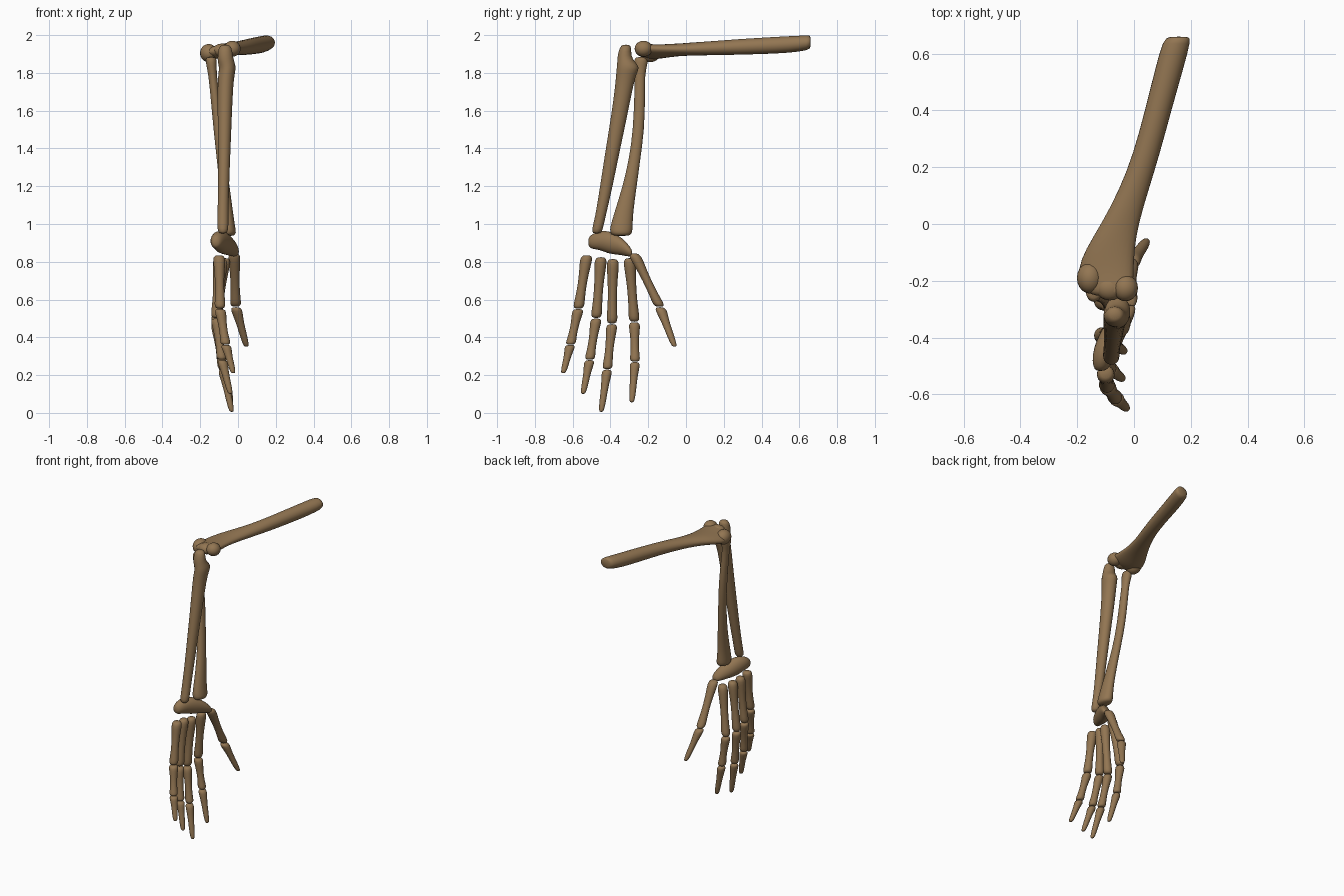
import bpy, bmesh, math
from mathutils import Vector

bone_mat = bpy.data.materials.new("aged bone brown")
bone_mat.diffuse_color = (0.29, 0.18, 0.085, 1)


def finish(name, bm, subsurf=1):
    bmesh.ops.recalc_face_normals(bm, faces=bm.faces)
    me = bpy.data.meshes.new(name)
    bm.to_mesh(me)
    bm.free()
    me.materials.append(bone_mat)
    for p in me.polygons:
        p.use_smooth = True
    ob = bpy.data.objects.new(name, me)
    bpy.context.collection.objects.link(ob)
    if subsurf:
        ob.modifiers.new("smooth", 'SUBSURF').levels = subsurf
    return ob


def loft(name, rings, axis='z', n=12):
    """rings: (x, y, z, rx, r2[, tilt]); r2 runs along y (axis z) or z (axis y)."""
    bm = bmesh.new()
    loops = []
    for x, y, z, ra, rb, *tilt in rings:
        t = tilt[0] if tilt else 0
        loop = []
        for i in range(n):
            a = 2 * math.pi * i / n
            u, v = 1.03 * ra * math.cos(a), 1.03 * rb * math.sin(a)
            u, v = u * math.cos(t) - v * math.sin(t), u * math.sin(t) + v * math.cos(t)
            loop.append(bm.verts.new((x + u, y + v, z) if axis == 'z' else (x + u, y, z + v)))
        loops.append(loop)
    for a, b in zip(loops, loops[1:]):
        for i in range(n):
            j = (i + 1) % n
            bm.faces.new((a[i], a[j], b[j], b[i]))
    bm.faces.new(loops[0])
    bm.faces.new(loops[-1])
    return finish(name, bm)


def knob(name, loc, size):
    bm = bmesh.new()
    bmesh.ops.create_uvsphere(bm, u_segments=20, v_segments=12, radius=1)
    for v in bm.verts:
        v.co = Vector(loc) + Vector(a * b for a, b in zip(v.co, size))
    return finish(name, bm, 0)


# Upper arm bone, flaring and flattening towards the elbow
loft("upper_arm_bone", [
    (.158, .66, 1.965, .035, .032), (.152, .65, 1.96, .05, .04),
    (.125, .55, 1.95, .05, .045), (.085, .40, 1.943, .047, .044),
    (.045, .25, 1.936, .047, .041), (.0, .12, 1.93, .052, .037),
    (-.05, 0, 1.925, .066, .034), (-.085, -.09, 1.918, .088, .034, .12),
    (-.10, -.16, 1.91, .102, .036, .2), (-.095, -.21, 1.915, .095, .034, .2),
    (-.085, -.24, 1.925, .08, .028, .2), (-.08, -.255, 1.925, .06, .015, .2)], 'y')
knob("outer_elbow_knob", (-.155, -.19, 1.905), (.046, .055, .048))
knob("inner_elbow_knob", (-.03, -.225, 1.928), (.044, .047, .042))
knob("elbow_spool", (-.085, -.225, 1.92), (.05, .044, .035))

# Front forearm bone with its hooked top
loft("front_forearm_bone", [
    (-.068, -.318, 1.95, .018, .018), (-.068, -.32, 1.935, .036, .032),
    (-.068, -.327, 1.89, .04, .036), (-.064, -.318, 1.86, .045, .046),
    (-.055, -.305, 1.83, .045, .062), (-.06, -.315, 1.80, .044, .055),
    (-.067, -.326, 1.74, .042, .048), (-.07, -.352, 1.58, .038, .043),
    (-.073, -.39, 1.38, .033, .038), (-.077, -.425, 1.18, .029, .033),
    (-.08, -.455, 1.03, .029, .027), (-.08, -.47, .97, .03, .03),
    (-.08, -.473, .948, .02, .02)])

# Rear forearm bone, widening at the wrist
loft("rear_forearm_bone", [
    (-.142, -.238, 1.885, .022, .026), (-.142, -.238, 1.87, .03, .037),
    (-.14, -.24, 1.84, .028, .035), (-.135, -.244, 1.79, .022, .026),
    (-.122, -.245, 1.68, .024, .029), (-.105, -.25, 1.5, .025, .03),
    (-.088, -.272, 1.34, .024, .03), (-.07, -.30, 1.19, .027, .038),
    (-.058, -.33, 1.06, .032, .05), (-.053, -.342, .985, .038, .06),
    (-.05, -.344, .955, .042, .06), (-.05, -.342, .935, .03, .045)])

# Arched wrist block
loft("wrist_block", [
    (-.118, -.518, .905, .014, .016), (-.115, -.505, .905, .03, .038),
    (-.105, -.46, .915, .043, .05), (-.085, -.41, .903, .048, .062),
    (-.062, -.36, .89, .047, .052), (-.035, -.32, .87, .038, .04),
    (-.02, -.295, .852, .027, .025), (-.015, -.285, .846, .014, .014)], 'y')

# Fingers: joint points, each gap gets one knuckle-ended segment
FINGERS = {
    "little_finger": [(-.10, -.525, .835), (-.095, -.57, .55), (-.065, -.612, .36), (-.025, -.65, .21)],
    "ring_finger": [(-.10, -.45, .825), (-.115, -.475, .50), (-.085, -.51, .28), (-.04, -.545, .10)],
    "middle_finger": [(-.085, -.387, .815), (-.115, -.392, .47), (-.08, -.417, .23), (-.033, -.449, .005)],
    "index_finger": [(-.07, -.30, .82), (-.115, -.273, .48), (-.085, -.27, .27), (-.035, -.287, .055)],
    "thumb": [(-.02, -.277, .845), (-.012, -.138, .56), (.045, -.06, .35)],
}
PROFILE = [(0, .6), (.04, 1.0), (.13, 1.05), (.35, .82), (.65, .75), (.86, .9), (.95, .95), (.995, .6)]
TIP = [(0, .6), (.05, 1.05), (.15, 1.0), (.4, .75), (.65, .7), (.85, .62), (.96, .5), (1, .3)]
for name, pts in FINGERS.items():
    for k in range(len(pts) - 1):
        a, b = Vector(pts[k]), Vector(pts[k + 1])
        r = .031 - .0025 * k
        prof = TIP if k == len(pts) - 2 else PROFILE
        rings = []
        for t, s in prof:
            p = a.lerp(b, t)
            rings.append((p.x, p.y, p.z, r * s, r * s))
        loft(f"{name}_segment_{k + 1}", rings)
